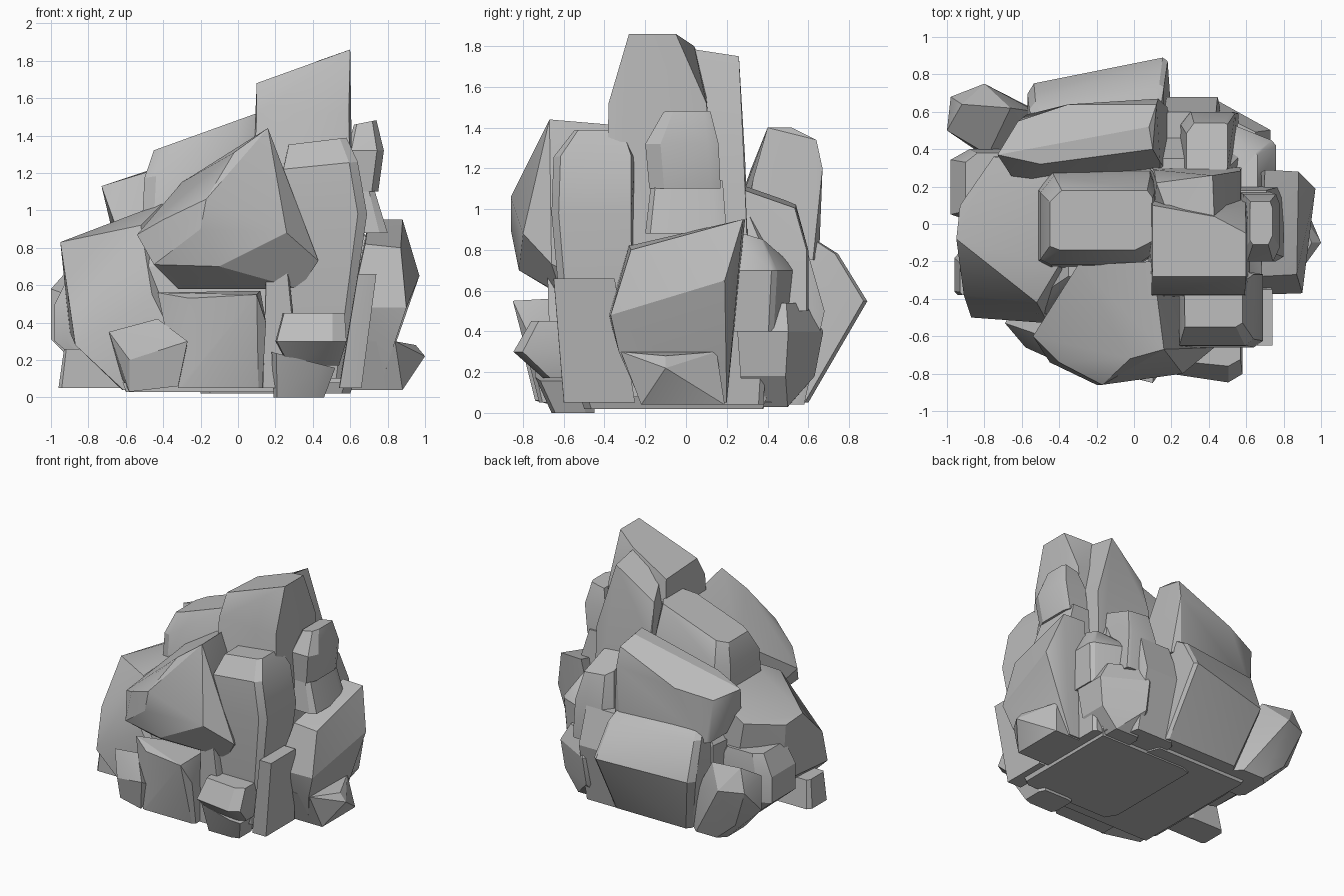
import bpy
import bmesh
import math
import random

random.seed(7)

cube = bpy.data.objects.get("Cube")
if cube:
    bpy.data.objects.remove(cube, do_unlink=True)

stone = bpy.data.materials.new("stone grey")
stone.use_nodes = True
GREY = (0.5, 0.5, 0.5, 1)
stone.diffuse_color = GREY
stone.node_tree.nodes["Principled BSDF"].inputs["Base Color"].default_value = GREY

rocks = []


def level(z, x, y, slope_x=0, slope_y=0, skew=0):
    """One cross-section of a rock; skew slides its sides along y."""
    return z, x, y, slope_x, slope_y, skew


def spot(x, y, z):
    """One free corner of a rock."""
    return x, y, z


def rock(name, *parts, cut=0.22):
    """Convex faceted chunk through levels and spots, with unevenly cut corners."""
    cuts = [(random.uniform(0, cut), random.uniform(0, cut)) for _ in range(4)]
    bm = bmesh.new()
    for part in parts:
        if len(part) == 3:
            bm.verts.new(part)
            continue
        z, (x0, x1), (y0, y1), slope_x, slope_y, skew = part
        mid_x, mid_y = (x0 + x1) / 2, (y0 + y1) / 2
        corners = [(x0, y0, 1, 1), (x1, y0, -1, 1), (x1, y1, -1, -1), (x0, y1, 1, -1)]
        for (cx, cy, sx, sy), (a, b) in zip(corners, cuts):
            for px, py in ((cx + sx * a * (x1 - x0), cy), (cx, cy + sy * b * (y1 - y0))):
                pz = z + slope_x * (px - mid_x) + slope_y * (py - mid_y)
                bm.verts.new((px, py + skew * (px - mid_x), pz))
    hull = bmesh.ops.convex_hull(bm, input=bm.verts[:])
    loose = {v for v in hull["geom_interior"] if isinstance(v, bmesh.types.BMVert)}
    bmesh.ops.delete(bm, geom=list(loose), context="VERTS")
    bmesh.ops.dissolve_limit(bm, angle_limit=math.radians(7),
                             verts=bm.verts[:], edges=bm.edges[:])
    bmesh.ops.recalc_face_normals(bm, faces=bm.faces[:])
    mesh = bpy.data.meshes.new(name)
    bm.to_mesh(mesh)
    bm.free()
    mesh.materials.append(stone)
    obj = bpy.data.objects.new(name, mesh)
    bpy.context.collection.objects.link(obj)
    rocks.append(obj)


# Hidden core and flat underside
rock("core",
     level(z=1.0, x=(-.35, .5), y=(-.3, .35)),
     level(z=.7, x=(-.6, .62), y=(-.48, .5)),
     level(z=.05, x=(-.6, .6), y=(-.52, .5)))
rock("base_slab_left",
     level(z=.08, x=(-.62, .2), y=(-.58, .5)),
     level(z=.03, x=(-.6, .2), y=(-.58, .48)), cut=.1)
rock("base_slab_right",
     level(z=.08, x=(-.2, .62), y=(-.52, .4)),
     level(z=.02, x=(-.2, .6), y=(-.5, .38)), cut=.1)

# Upper rocks
rock("peak_front",
     spot(x=.1, y=-.28, z=1.68), spot(x=.6, y=-.28, z=1.86),
     spot(x=.6, y=-.05, z=1.86), spot(x=.43, y=.04, z=1.8), spot(x=.1, y=.1, z=1.66),
     level(z=1.52, x=(.1, .6), y=(-.38, .1)),
     level(z=.5, x=(.05, .62), y=(-.4, .2)), cut=.05)
rock("peak_back",
     spot(x=.2, y=.0, z=1.68), spot(x=.43, y=.0, z=1.79),
     spot(x=.42, y=.26, z=1.75), spot(x=.12, y=.22, z=1.52),
     level(z=1.25, x=(.1, .57), y=(.0, .29)),
     level(z=.5, x=(.06, .58), y=(.0, .32)), cut=.05)
rock("upper_left_block",
     level(z=1.42, x=(-.45, .1), y=(-.14, .18), slope_x=.36),
     level(z=1.22, x=(-.5, .12), y=(-.22, .26), slope_x=.15),
     level(z=.8, x=(-.52, .12), y=(-.24, .3)))
rock("front_crag",
     spot(x=.16, y=-.67, z=1.44), spot(x=.21, y=-.7, z=1.2),
     spot(x=-.02, y=-.72, z=1.31), spot(x=-.17, y=-.86, z=1.06),
     spot(x=-.2, y=-.86, z=.9), spot(x=.26, y=-.8, z=.88),
     spot(x=.43, y=-.66, z=.73), spot(x=-.1, y=-.82, z=.7),
     spot(x=-.45, y=-.74, z=.71), spot(x=-.54, y=-.6, z=.87),
     spot(x=-.4, y=-.74, z=.95), spot(x=-.3, y=-.22, z=1.15),
     spot(x=.1, y=-.2, z=1.4),
     level(z=.58, x=(-.32, .33), y=(-.62, -.3)))
rock("front_pillar",
     level(z=1.37, x=(.27, .58), y=(-.55, -.3), slope_x=.12),
     level(z=1.24, x=(.24, .64), y=(-.65, -.25), slope_x=.1),
     level(z=.98, x=(.26, .69), y=(-.66, -.25)),
     level(z=.62, x=(.28, .58), y=(-.64, -.25)),
     level(z=.1, x=(.25, .56), y=(-.58, -.25)), cut=.15)
rock("side_knob",
     level(z=1.47, x=(.62, .74), y=(-.11, .12), slope_x=.2),
     level(z=1.32, x=(.58, .78), y=(-.2, .16)),
     level(z=1.1, x=(.56, .75), y=(-.18, .17)))
rock("side_knob_seat",
     level(z=1.14, x=(.56, .72), y=(-.17, .18)),
     level(z=.88, x=(.56, .8), y=(-.2, .2)))

# Left and back shoulders
rock("left_shoulder",
     spot(x=-.95, y=-.08, z=.83), spot(x=-.93, y=.1, z=.8),
     spot(x=-.75, y=.36, z=.86), spot(x=-.4, y=.32, z=1.04),
     spot(x=-.4, y=-.22, z=1.04), spot(x=-.52, y=-.42, z=.92),
     spot(x=-.91, y=-.38, z=.56), spot(x=-.87, y=-.5, z=.28),
     spot(x=-.46, y=-.53, z=.55), spot(x=-.9, y=.1, z=.35),
     level(z=.04, x=(-.62, -.2), y=(-.5, .35)), cut=.1)
rock("back_shoulder",
     spot(x=.1, y=.4, z=1.4), spot(x=.08, y=.52, z=1.4),
     spot(x=.12, y=.64, z=1.34), spot(x=.13, y=.67, z=1.2),
     spot(x=-.35, y=.64, z=1.14), spot(x=-.62, y=.55, z=1.08),
     spot(x=-.73, y=.37, z=1.13), spot(x=-.5, y=.32, z=1.2),
     spot(x=.14, y=.33, z=1.15), spot(x=-.68, y=.4, z=.92),
     level(z=.75, x=(-.6, .18), y=(.2, .62), skew=.1), cut=.1)
rock("back_bulge",
     level(z=.86, x=(-.52, .14), y=(.3, .59), skew=.1),
     level(z=.78, x=(-.56, .16), y=(.3, .7), skew=.14),
     level(z=.52, x=(-.57, .18), y=(.3, .82), slope_x=.08, skew=.2),
     level(z=.05, x=(-.45, .2), y=(.2, .6)), cut=.2)
rock("left_ledge",
     level(z=.66, x=(-.9, -.6), y=(.05, .38)),
     level(z=.5, x=(-.98, -.5), y=(.03, .4)),
     level(z=.3, x=(-.98, -.5), y=(.03, .4)),
     level(z=.06, x=(-.7, -.4), y=(.05, .38)))
rock("back_left_spur",
     spot(x=-.92, y=.64, z=.67), spot(x=-.98, y=.68, z=.5),
     spot(x=-.8, y=.75, z=.5), spot(x=-.66, y=.62, z=.64),
     spot(x=-.52, y=.6, z=.4), spot(x=-1, y=.5, z=.58),
     spot(x=-1, y=.5, z=.31), spot(x=-.78, y=.37, z=.5),
     spot(x=-.86, y=.62, z=.2),
     level(z=.05, x=(-.74, -.45), y=(.3, .6)))

# Right side boulders
rock("right_boulder",
     spot(x=.88, y=.28, z=.95), spot(x=.7, y=.29, z=.95),
     spot(x=.68, y=-.28, z=.82), spot(x=.87, y=-.27, z=.8),
     spot(x=.97, y=.19, z=.65), spot(x=.9, y=-.37, z=.48),
     spot(x=.85, y=.16, z=.3), spot(x=.84, y=-.33, z=.3),
     level(z=.48, x=(.6, .75), y=(-.38, .22)),
     level(z=.05, x=(.55, .76), y=(-.22, .2)), cut=.1)
rock("right_foot",
     level(z=.3, x=(.6, .84), y=(-.32, .15)),
     spot(x=.95, y=-.1, z=.28), spot(x=1, y=-.1, z=.22),
     level(z=.04, x=(.6, .88), y=(-.22, .19)), cut=.15)
rock("back_right_ledge",
     level(z=1.06, x=(.28, .5), y=(.28, .54), slope_y=-.35, slope_x=-.1),
     level(z=.8, x=(.25, .54), y=(.28, .6)),
     level(z=.5, x=(.22, .56), y=(.25, .6)))
rock("side_shelf",
     level(z=.88, x=(.5, .66), y=(.18, .38), slope_y=-.3),
     level(z=.7, x=(.45, .76), y=(.18, .5), skew=-.4),
     level(z=.4, x=(.45, .74), y=(.18, .48), skew=-.4))
rock("back_right_boulder",
     level(z=.54, x=(.42, .65), y=(.38, .55), skew=-.5),
     level(z=.4, x=(.38, .73), y=(.34, .6), skew=-.55),
     level(z=.18, x=(.38, .7), y=(.34, .57), skew=-.5),
     level(z=.03, x=(.36, .58), y=(.3, .5)))
rock("back_right_wedge",
     level(z=.78, x=(.15, .45), y=(.35, .6)),
     level(z=.5, x=(.1, .46), y=(.35, .68)),
     level(z=.04, x=(.1, .46), y=(.3, .58)))
rock("right_gap_stone",
     level(z=.72, x=(.58, .73), y=(.22, .42)),
     level(z=.04, x=(.5, .68), y=(.18, .38)), cut=.15)
rock("front_right_fin",
     level(z=.66, x=(.64, .74), y=(-.65, -.35)),
     level(z=.05, x=(.54, .66), y=(-.6, -.25)), cut=.1)

# Small stones around the front foot
rock("front_block",
     spot(x=-.43, y=-.64, z=.56), spot(x=-.26, y=-.76, z=.53),
     spot(x=.1, y=-.85, z=.55), spot(x=.12, y=-.5, z=.57),
     spot(x=-.3, y=-.72, z=.35), spot(x=.15, y=-.78, z=.4),
     level(z=.05, x=(-.32, .13), y=(-.72, -.4)), cut=.05)
rock("front_splinter",
     level(z=.68, x=(.15, .27), y=(-.68, -.4)),
     level(z=.05, x=(.13, .34), y=(-.66, -.4)), cut=.1)
rock("front_right_stone",
     level(z=.45, x=(.24, .57), y=(-.75, -.5), skew=-.1),
     level(z=.3, x=(.2, .58), y=(-.83, -.5), skew=-.15),
     level(z=.17, x=(.27, .54), y=(-.7, -.5)))
rock("front_right_toe",
     level(z=.2, x=(.18, .52), y=(-.74, -.45), slope_x=-.25),
     level(z=0, x=(.19, .46), y=(-.66, -.45)))
rock("front_left_stone",
     spot(x=-.69, y=-.53, z=.35), spot(x=-.43, y=-.62, z=.42),
     spot(x=-.58, y=-.66, z=.2), spot(x=-.58, y=-.62, z=.03),
     spot(x=-.27, y=-.8, z=.3), spot(x=-.32, y=-.74, z=.06),
     level(z=.1, x=(-.62, -.3), y=(-.5, -.4)))
rock("far_left_stone",
     level(z=.26, x=(-.93, -.7), y=(-.38, -.18)),
     level(z=.05, x=(-.96, -.62), y=(-.38, -.15)), cut=.15)

# Soft shading on shallow creases, sharp on the rest
for obj in bpy.context.selected_objects:
    obj.select_set(False)
for obj in rocks:
    obj.select_set(True)
bpy.context.view_layer.objects.active = rocks[0]
bpy.ops.object.shade_smooth_by_angle(angle=math.radians(25))
